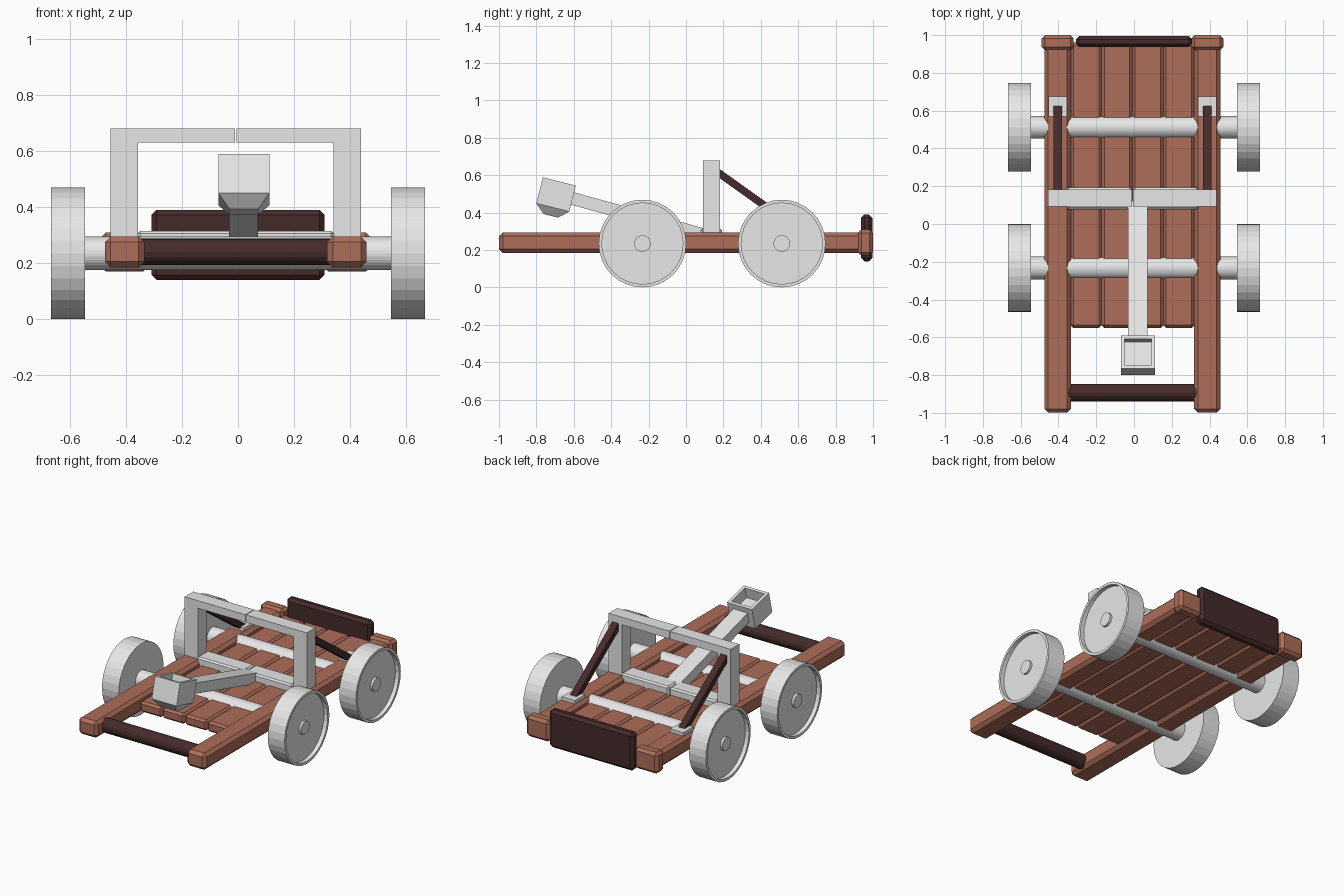
import bpy, bmesh, math
from mathutils import Matrix, Vector

if "Cube" in bpy.data.objects:
    bpy.data.objects.remove(bpy.data.objects["Cube"])


def material(name, rgb):
    m = bpy.data.materials.new(name)
    m.diffuse_color = (*rgb, 1)
    m.use_nodes = True
    m.node_tree.nodes["Principled BSDF"].inputs["Base Color"].default_value = m.diffuse_color
    return m


GREY = material("pale_grey", (0.8, 0.8, 0.8))
BROWN = material("brown_wood", (0.42, 0.155, 0.1))
DARK = material("dark_wood", (0.06, 0.024, 0.024))
CX = -0.008  # the body sits slightly left of the wheels


def finish(name, bm, mat):
    bmesh.ops.recalc_face_normals(bm, faces=bm.faces)
    me = bpy.data.meshes.new(name)
    bm.to_mesh(me)
    bm.free()
    me.materials.append(mat)
    ob = bpy.data.objects.new(name, me)
    bpy.context.collection.objects.link(ob)
    return ob


def box(name, center, size, mat, bevel=0, tilt=0):
    bm = bmesh.new()
    bmesh.ops.create_cube(bm, size=1)
    bmesh.ops.scale(bm, vec=size, verts=bm.verts)
    if bevel:
        bmesh.ops.bevel(bm, geom=bm.edges[:], offset=bevel, segments=1, affect='EDGES')
    bm.transform(Matrix.Translation(center) @ Matrix.Rotation(math.radians(tilt), 4, 'X'))
    return finish(name, bm, mat)


def lathe(name, profile, center, mat, n=32):
    """Spin (radius, x) points around the x axis."""
    bm = bmesh.new()
    vs = [bm.verts.new((x, 0, r)) for r, x in profile]
    edges = [bm.edges.new(p) for p in zip(vs, vs[1:])]
    bmesh.ops.spin(bm, geom=vs + edges, cent=(0, 0, 0), axis=(1, 0, 0),
                   angle=math.tau, steps=n, use_duplicate=False)
    bmesh.ops.remove_doubles(bm, verts=bm.verts, dist=1e-4)
    bmesh.ops.translate(bm, vec=center, verts=bm.verts)
    return finish(name, bm, mat)


# wheels with a recessed outer face and a small hub, plus axles
for end, y in (("front", -0.233), ("back", 0.512)):
    lathe(end + "_axle", [(0, -0.56), (0.06, -0.56), (0.06, 0.56), (0, 0.56)],
          (0, y, 0.235), GREY)
    for side, s in (("left", -1), ("right", 1)):
        prof = [(0, 0.545), (0.234, 0.545), (0.234, 0.667), (0.217, 0.667),
                (0.217, 0.64), (0.044, 0.64), (0.044, 0.655), (0, 0.655)]
        lathe(f"{end}_{side}_wheel", [(r, s * x) for r, x in prof], (0, y, 0.235), GREY)

# deck planks
for i in range(4):
    box(f"deck_plank_{i + 1}", (CX - 0.246 + 0.164 * i, 0.205, 0.232),
        (0.163, 1.51, 0.07), BROWN, 0.014)

# parts on both sides
for side, s in (("left", -1), ("right", 1)):
    x = CX + s * 0.396
    box(side + "_rail", (x, 0, 0.24), (0.14, 1.998, 0.11), BROWN, 0.02)
    box(side + "_rail_end_cap", (x, 0.96, 0.24), (0.17, 0.08, 0.14), BROWN, 0.018)
    box(side + "_brace_foot", (x, 0.622, 0.302), (0.096, 0.105, 0.03), GREY)
    box(side + "_brace", (x, 0.4, 0.452), (0.046, 0.565, 0.04), DARK, 0, -35.5)

    # half of the upright frame: post and top beam as one profile
    bm = bmesh.new()
    outline = [(0.446, 0.28), (0.446, 0.68), (0.002, 0.68), (0.002, 0.63),
               (0.348, 0.63), (0.348, 0.28)]
    f = bm.faces.new([bm.verts.new((CX + s * px, 0.092, z)) for px, z in outline])
    r = bmesh.ops.extrude_face_region(bm, geom=[f])
    bmesh.ops.translate(bm, vec=(0, 0.09, 0),
                        verts=[v for v in r['geom'] if isinstance(v, bmesh.types.BMVert)])
    finish(side + "_frame_half", bm, GREY)

    # half of the low crossbar
    box(side + "_crossbar", (CX + s * 0.176, 0.135, 0.265), (0.347, 0.115, 0.1), GREY, 0.01)

# front rod and back board
lathe("front_rod", [(0, -0.345), (0.047, -0.345), (0.047, 0.345), (0, 0.345)],
      (CX, -0.893, 0.24), DARK, 16)
box("back_board", (0, 0.966, 0.265), (0.616, 0.06, 0.25), DARK, 0.018)

# throwing arm
box("throwing_arm", (0.02, -0.25, 0.377), (0.104, 0.75, 0.068), GREY, 0, -15.5)

# open bucket lofted from square rings: half x, half y, height
bm = bmesh.new()
rings = []
for hx, hy, z in ((0.052, 0.04, -0.046), (0.091, 0.091, 0), (0.091, 0.091, 0.143),
                  (0.072, 0.072, 0.143), (0.072, 0.072, 0.07)):
    rings.append([bm.verts.new((a * hx, b * hy, z))
                  for a, b in ((-1, -1), (1, -1), (1, 1), (-1, 1))])
for lo, hi in zip(rings, rings[1:]):
    for i in range(4):
        j = (i + 1) % 4
        bm.faces.new((lo[i], lo[j], hi[j], hi[i]))
bm.faces.new(rings[0])
bm.faces.new(rings[-1])
bm.transform(Matrix.Translation((0.021, -0.712, 0.428)) @
             Matrix.Rotation(math.radians(-14), 4, 'X'))
finish("bucket", bm, GREY)
